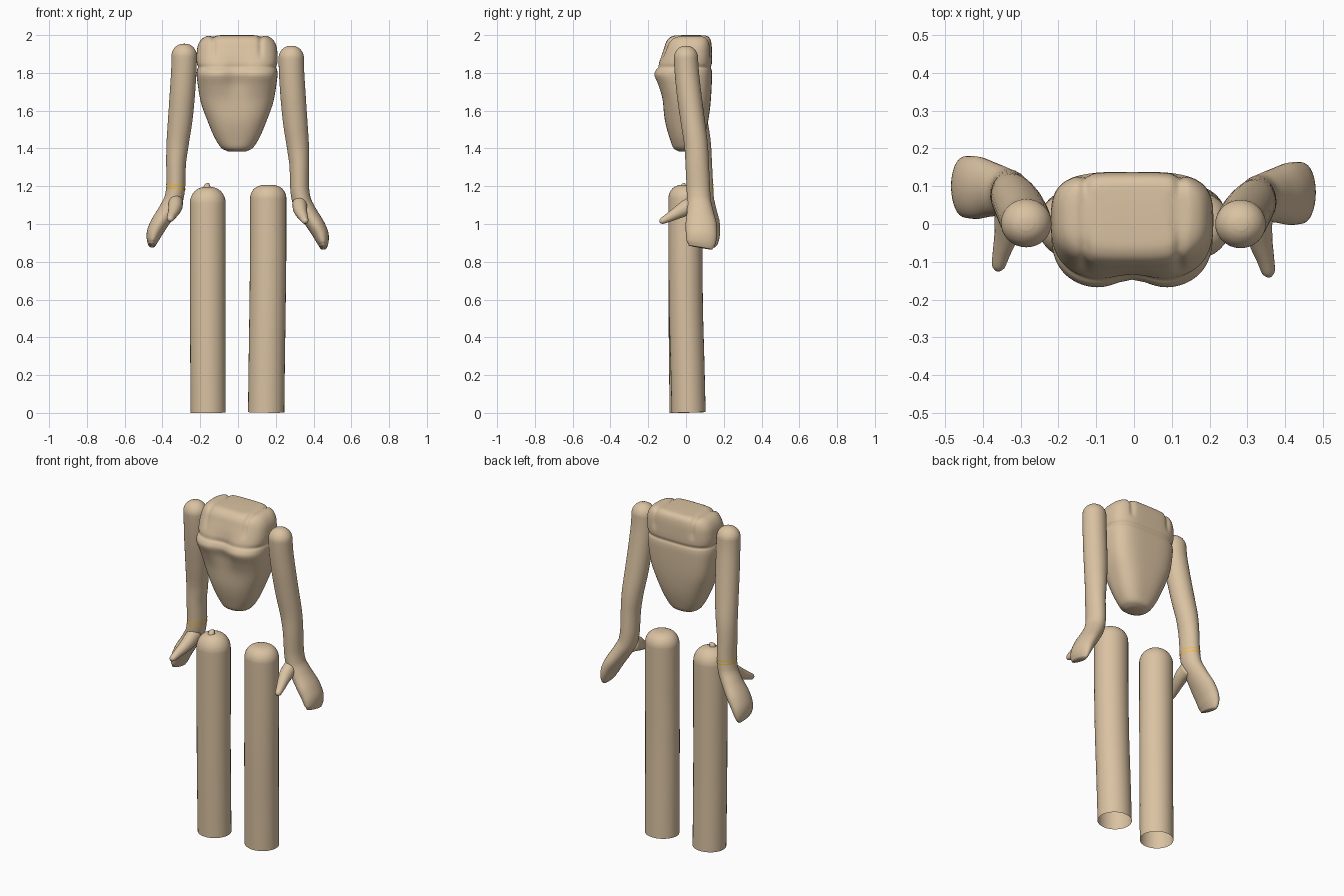
import bpy, bmesh, math
from mathutils import Vector

if "Cube" in bpy.data.objects:
    bpy.data.objects.remove(bpy.data.objects["Cube"])


def material(name, color):
    m = bpy.data.materials.new(name)
    m.diffuse_color = color
    m.use_nodes = True
    m.node_tree.nodes["Principled BSDF"].inputs["Base Color"].default_value = m.diffuse_color
    return m


TAN = material("tan", (0.70, 0.54, 0.36, 1))
ORANGE = material("orange", (0.85, 0.50, 0.08, 1))


def refine(rows, steps):
    """Smooth monotone interpolation between section rows."""
    def slope(i, k):
        if i in (0, len(rows) - 1):
            j = max(i, 1)
            return rows[j][k] - rows[j - 1][k]
        a, b = rows[i][k] - rows[i - 1][k], rows[i + 1][k] - rows[i][k]
        return 2 * a * b / (a + b) if a * b > 0 else 0.0
    out = []
    for i in range(len(rows) - 1):
        for s in range(steps):
            t = s / steps
            h1 = 2 * t**3 - 3 * t**2 + 1
            h2, h3, h4 = t**3 - 2 * t**2 + t, 1 - h1, t**3 - t**2
            out.append([h1 * rows[i][k] + h2 * slope(i, k) + h3 * rows[i + 1][k]
                        + h4 * slope(i + 1, k) for k in range(len(rows[0]))])
    return out + [list(rows[-1])]


def skin(name, rings, cap_start=True, cap_end=True, mat=TAN):
    """Bridge rings of points into one smooth object."""
    bm = bmesh.new()
    loops = [[bm.verts.new(p) for p in r] for r in rings]
    n = len(loops[0])
    for a, b in zip(loops, loops[1:]):
        for i in range(n):
            bm.faces.new((a[i], a[(i + 1) % n], b[(i + 1) % n], b[i]))
    for use, loop in ((cap_start, loops[0]), (cap_end, loops[-1])):
        if use:
            c = bm.verts.new(sum((v.co for v in loop), Vector()) / n)
            for i in range(n):
                bm.faces.new((loop[i], loop[(i + 1) % n], c))
    bmesh.ops.recalc_face_normals(bm, faces=bm.faces)
    me = bpy.data.meshes.new(name)
    bm.to_mesh(me)
    bm.free()
    ob = bpy.data.objects.new(name, me)
    bpy.context.collection.objects.link(ob)
    me.materials.append(mat)
    for p in me.polygons:
        p.use_smooth = True
    return ob


def tube(name, rows, ref=(0, 1, 0), sides=32, steps=4, **kw):
    """Rows are x, y, z, radius along ref, radius across it."""
    rows = refine(rows, steps)
    pts = [Vector(r[:3]) for r in rows]
    rings = []
    for i, r in enumerate(rows):
        tan = (pts[min(i + 1, len(pts) - 1)] - pts[max(i - 1, 0)]).normalized()
        u = Vector(ref)
        u = (u - tan * u.dot(tan)).normalized()
        v = tan.cross(u)
        rings.append([pts[i] + u * r[3] * math.cos(a) + v * r[4] * math.sin(a)
                      for a in (2 * math.pi * k / sides for k in range(sides))])
    return skin(name, rings, **kw)


def dome(x, y, top, ra, rb, h, power=1.0):
    rows = []
    for k in range(1, 7):
        t = math.pi / 2 * k / 6
        s = math.sin(t) ** power
        rows.append((x, y, top - h * (1 - math.cos(t)), ra * s, rb * s))
    return rows


# Torso: rounded box sections (z, half width, front y, back y, squareness)
SECTIONS = [(1.385, .05, -.04, .04, 2.3), (1.40, .08, -.065, .07, 2.4),
            (1.45, .115, -.085, .092, 2.6), (1.55, .158, -.112, .118, 2.9),
            (1.65, .193, -.125, .131, 3.2), (1.73, .207, -.15, .136, 3.4),
            (1.79, .214, -.174, .138, 3.5), (1.815, .212, -.165, .136, 3.5),
            (1.83, .207, -.152, .131, 3.5), (1.85, .213, -.148, .137, 3.5),
            (1.88, .215, -.137, .138, 3.5), (1.93, .211, -.118, .137, 3.5),
            (1.965, .198, -.105, .133, 3.5), (1.988, .175, -.085, .122, 3.5),
            (1.998, .14, -.055, .10, 3.5), (2.0, .07, 0, .06, 3.0)]
rings = []
for z, w, yf, yb, n in refine(SECTIONS, 4):
    ring = []
    for k in range(128):
        a = 2 * math.pi * k / 128
        c, s = math.cos(a), math.sin(a)
        x = w * math.copysign(abs(c) ** (2 / n), c)
        f = math.copysign(abs(s) ** (2 / n), s)
        y = (yf + yb) / 2 + (yb - yf) / 2 * f
        zz = z
        if f < 0:
            # chest hollow in the middle and narrower front
            chest = math.exp(-((z - 1.78) / .09) ** 2)
            y += .027 * chest * math.exp(-(x / .07) ** 2) * abs(f)
            x *= 1 - .12 * f * f
        # strap grooves over the shoulders
        fade = min(1, max(0, (z - 1.87) / .04))
        g = .009 * fade * math.exp(-((abs(x) - .125) / .014) ** 2)
        ring.append((x - .005, y - g * f, zz - g * min(1, max(0, (z - 1.95) / .04))))
    rings.append(ring)
skin("torso", rings)

# Arms with mitten hands and thumbs
ARM = dome(.282, 0, 1.945, .064, .067, .066) + [
    (.283, .003, 1.82, .064, .067), (.29, .015, 1.70, .065, .067),
    (.302, .035, 1.55, .064, .065), (.318, .055, 1.40, .062, .058),
    (.325, .06, 1.30, .062, .052), (.326, .065, 1.20, .062, .05),
    (.335, .068, 1.13, .063, .05), (.37, .075, 1.06, .071, .048),
    (.415, .08, .99, .083, .046), (.44, .082, .94, .082, .041),
    (.45, .08, .90, .076, .03), (.453, .076, .875, .062, .018)]
THUMB = [(.327, .05, 1.105, .04, .05), (.328, 0, 1.085, .038, .042),
         (.335, -.045, 1.06, .032, .033), (.347, -.09, 1.035, .024, .024),
         (.356, -.128, 1.015, .017, .016), (.358, -.138, 1.01, .008, .008)]
for side, s, (dx, dy, dz) in (("right", 1, (0, 0, 0)), ("left", -1, (-.003, .016, .011))):
    def place(rows):
        return [(s * r[0] + dx, r[1] + dy * min(1, max(0, (1.95 - r[2]) / .5)),
                 r[2] + dz, r[3], r[4]) for r in rows]
    tube(side + "_arm", place(ARM))
    tube(side + "_thumb", place(THUMB), ref=(1, 0, 0), sides=20)

# Thin bands on the left wrist
for i, z in enumerate((1.208, 1.188)):
    tube("wrist_band_%d" % (i + 1),
         [(-.329, .081, z + .004, .0635, .052), (-.3295, .081, z - .004, .0635, .052)],
         steps=1, cap_start=False, cap_end=False, mat=ORANGE)

# Legs: round-topped tubes, open at the bottom
tube("right_leg", dome(.16, -.003, 1.208, .09, .096, .075, .7) + [
    (.16, -.003, .90, .09, .096), (.157, -.001, .60, .09, .096),
    (.152, .008, .25, .09, .096), (.149, .014, .003, .09, .096)], cap_end=False)
tube("left_leg", dome(-.16, -.003, 1.198, .09, .095, .09, .85) + [
    (-.16, -.003, .90, .09, .095), (-.16, -.002, .50, .09, .094),
    (-.158, .003, .001, .09, .093)], cap_end=False)

# Small nub on the left leg
tube("leg_nub", [(-.165, -.02, 1.185, .02, .02), (-.163, -.015, 1.20, .016, .018),
                 (-.157, -.008, 1.215, .005, .006)], sides=10)
